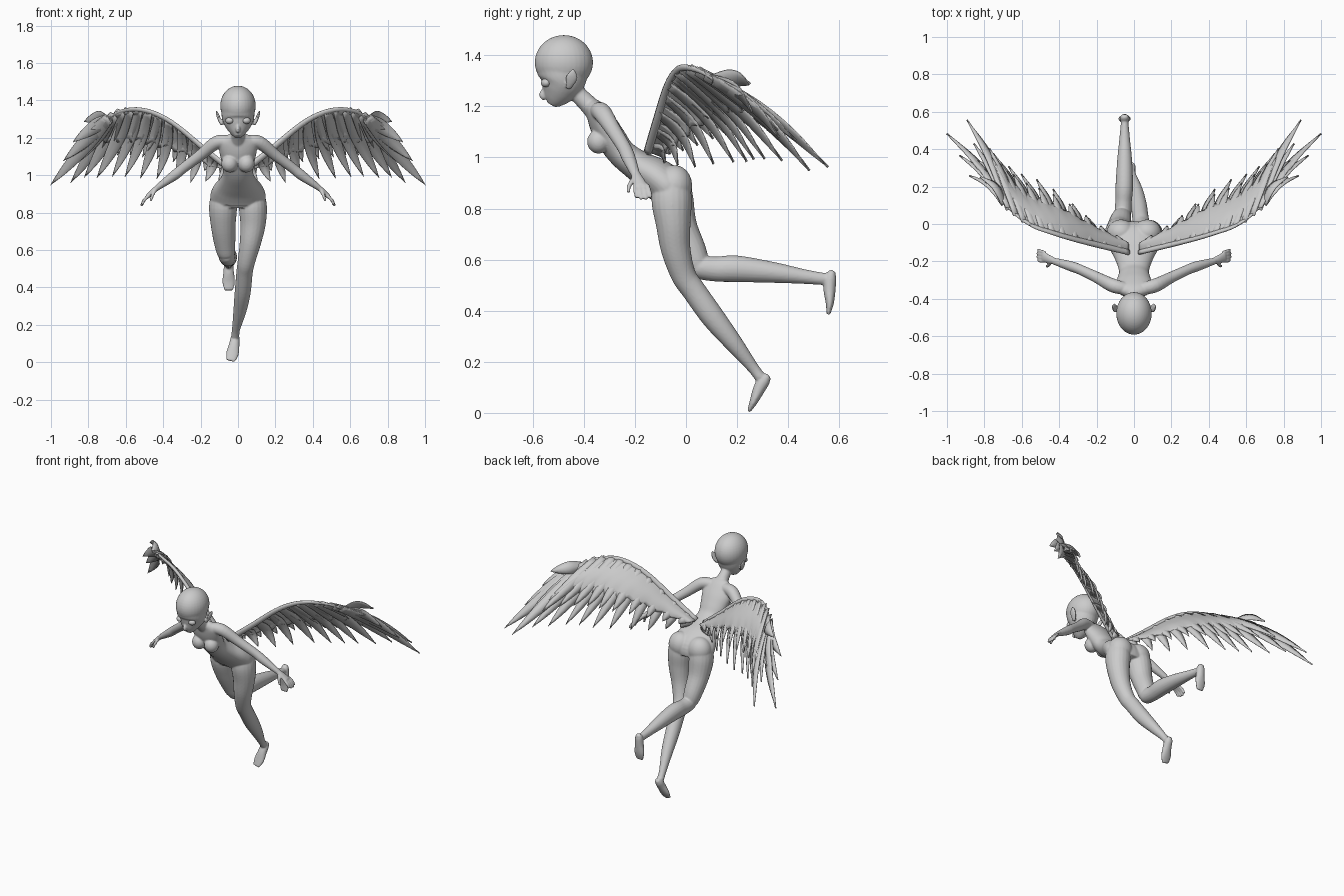
import bpy, bmesh, math
from mathutils import Vector, Matrix


def spline(pts, u):
    """Catmull-Rom through tuples of any length, u in 0..1"""
    n = len(pts) - 1
    i = min(int(u * n), n - 1)
    t = u * n - i
    p0, p1, p2, p3 = (pts[max(0, min(n, i + k))] for k in (-1, 0, 1, 2))
    return [0.5 * (2 * b + (c - a) * t + (2 * a - 5 * b + 4 * c - d) * t * t
                   + (3 * b - a - 3 * c + d) * t ** 3)
            for a, b, c, d in zip(p0, p1, p2, p3)]


def tube(bm, st, ref=(1, 0, 0), seg=20, sub=5, sx=1):
    """Closed loft through stations (x, y, z, half width along ref, half depth)"""
    n = (len(st) - 1) * sub
    rows = [spline(st, i / n) for i in range(n + 1)]
    cs = [Vector((r[0] * sx, r[1], r[2])) for r in rows]
    rings = []
    for i, r in enumerate(rows):
        t = (cs[min(i + 1, n)] - cs[max(i - 1, 0)]).normalized()
        s = Vector(ref)
        s = (s - s.dot(t) * t).normalized()
        v = t.cross(s)
        rings.append([bm.verts.new(cs[i] + s * r[3] * math.cos(a) + v * r[4] * math.sin(a))
                      for a in (2 * math.pi * k / seg for k in range(seg))])
    for a, b in zip(rings, rings[1:]):
        for k in range(seg):
            bm.faces.new((a[k], a[(k + 1) % seg], b[(k + 1) % seg], b[k]))
    for ring, sgn in ((rings[0], 0), (rings[-1], 1)):
        c = bm.verts.new(cs[-1 if sgn else 0])
        for k in range(seg):
            bm.faces.new((ring[k], ring[(k + 1) % seg], c))


def ball(bm, c, r, rot=(0, 0, 0)):
    m = Matrix.Translation(c)
    for ang, ax in zip(rot, 'XYZ'):
        m = m @ Matrix.Rotation(ang, 4, ax)
    bmesh.ops.create_uvsphere(bm, u_segments=32, v_segments=20, radius=1,
                              matrix=m @ Matrix.Diagonal((*r, 1)))


def finish(bm, name):
    bmesh.ops.recalc_face_normals(bm, faces=bm.faces)
    for f in bm.faces:
        f.smooth = True
    me = bpy.data.meshes.new(name)
    bm.to_mesh(me)
    bm.free()
    ob = bpy.data.objects.new(name, me)
    bpy.context.collection.objects.link(ob)
    return ob


bm = bmesh.new()
# head: cranium, face, nose, neck
ball(bm, (0, -.478, 1.372), (.095, .114, .107))
tube(bm, [(0, -.482, 1.36, .09, .108), (0, -.486, 1.30, .085, .092), (0, -.50, 1.26, .066, .07),
          (0, -.517, 1.225, .038, .042), (0, -.528, 1.206, .016, .018)], seg=28)
tube(bm, [(0, -.545, 1.27, .008, .012), (0, -.56, 1.245, .012, .016), (0, -.55, 1.23, .008, .01)])
tube(bm, [(0, -.455, 1.29, .036, .036), (0, -.42, 1.245, .032, .034), (0, -.385, 1.21, .038, .036),
          (0, -.34, 1.16, .05, .04)])
# torso from shoulders to pelvis
tube(bm, [(0, -.38, 1.21, .045, .028), (0, -.355, 1.185, .098, .04), (0, -.325, 1.13, .1, .054),
          (0, -.29, 1.07, .088, .058), (0, -.25, 1.015, .08, .056), (0, -.185, .965, .102, .062),
          (0, -.12, .925, .136, .075), (0, -.07, .88, .148, .082), (0, -.058, .835, .12, .07)], seg=32)
for s in (-1, 1):
    ball(bm, (s * .045, -.342, 1.062), (.044, .045, .047))
    ball(bm, (s * .07, -.046, .89), (.076, .07, .08))
    # pointed ears
    tube(bm, [(.085, -.462, 1.27, .01, .008), (.098, -.452, 1.295, .02, .009),
              (.108, -.446, 1.32, .022, .008), (.115, -.44, 1.345, .006, .004)], ref=(0, 1, 0), sx=s)
    # arm
    tube(bm, [(.05, -.345, 1.18, .034, .034), (.115, -.328, 1.175, .037, .036),
              (.2, -.285, 1.108, .03, .03), (.29, -.243, 1.04, .027, .027),
              (.34, -.225, 1.0, .027, .027), (.43, -.198, .935, .018, .016)], ref=(0, 1, 0), sx=s)
    # palm, fingers, thumb
    tube(bm, [(.42, -.2, .942, .017, .015), (.45, -.19, .918, .022, .014),
              (.485, -.175, .885, .028, .012)], ref=(0, 1, 0), sx=s)
    for k in (-1.5, -.5, .5, 1.5):
        e = .006 * abs(k)
        tube(bm, [(.475, -.175 + k * .015, .893, .009, .009), (.503, -.17 + k * .018, .865, .009, .009),
                  (.52 - e, -.165 + k * .018, .832 + e, .007, .007)], ref=(0, 1, 0), seg=10, sx=s)
    tube(bm, [(.445, -.2, .92, .011, .011), (.458, -.222, .89, .009, .009),
              (.468, -.226, .862, .007, .007)], ref=(0, 1, 0), seg=10, sx=s)
# trailing straight leg and foot
tube(bm, [(.075, -.055, .91, .065, .07), (.08, -.056, .83, .075, .079), (.08, -.05, .74, .068, .068),
          (.066, -.04, .64, .057, .058), (.045, -.01, .54, .047, .049), (.035, .03, .48, .044, .047),
          (.025, .105, .375, .043, .046), (.01, .185, .275, .035, .036), (-.01, .26, .18, .022, .023),
          (-.015, .29, .14, .022, .022)])
tube(bm, [(-.013, .325, .145, .014, .012), (-.015, .308, .13, .024, .024), (-.02, .287, .095, .028, .024),
          (-.03, .265, .045, .034, .016), (-.04, .247, .008, .024, .007)])
# bent leg and foot
tube(bm, [(-.075, -.055, .91, .065, .07), (-.08, -.047, .83, .075, .077), (-.079, -.02, .73, .066, .064),
          (-.07, .025, .63, .056, .056), (-.062, .045, .575, .046, .046), (-.06, .05, .55, .03, .03)])
tube(bm, [(-.061, .02, .575, .03, .03), (-.06, .05, .57, .044, .045), (-.056, .12, .563, .044, .049),
          (-.052, .2, .564, .047, .052), (-.05, .34, .55, .04, .041), (-.05, .46, .534, .028, .029),
          (-.05, .535, .525, .021, .024), (-.05, .56, .525, .021, .022)])
tube(bm, [(-.05, .578, .555, .014, .01), (-.05, .567, .535, .024, .022), (-.05, .562, .485, .028, .024),
          (-.05, .563, .43, .034, .016), (-.05, .557, .385, .024, .007)])
body = finish(bm, "body")
r = body.modifiers.new("merge", 'REMESH')
r.mode, r.voxel_size, r.use_smooth_shade = 'VOXEL', .005, True
sm = body.modifiers.new("soften", 'SMOOTH')
sm.factor, sm.iterations = .5, 4

# eyes
for s, nm in ((-1, "left"), (1, "right")):
    bm = bmesh.new()
    ball(bm, (s * .046, -.55, 1.292), (.022, .017, .017), (0, 0, s * .45))
    finish(bm, "eye_" + nm)

# wing: leading bone and the feather tips hanging from it, root to end
BONE = [(.03, -.15, 1.02), (.18, -.115, 1.14), (.33, -.078, 1.265), (.44, -.045, 1.328),
        (.54, -.01, 1.352), (.63, .05, 1.34), (.69, .11, 1.305)]
TIPS = [(.1, -.08, .98), (.17, -.03, .97), (.25, .04, .965), (.33, .11, .975), (.43, .19, .985),
        (.52, .24, .985), (.6, .27, .995), (.67, .31, .995), (.75, .38, .99), (.82, .45, .99),
        (.89, .56, .965), (1.0, .485, .95), (.93, .37, 1.08), (.88, .26, 1.18), (.82, .255, 1.29)]
N = Vector((-.55, .67, .5)).normalized()


def along(u, tip, f, lift=0.0):
    a = Vector(spline(BONE, u))
    return a.lerp(Vector(tip), f) + N * (.035 * math.sin(math.pi * f) + lift)


def feather(bm, u, tip, length, w, lift, s):
    """Pointed blade, widest in the middle, slightly cupped"""
    rows, k = [], 10
    for i in range(k + 1):
        t = i / k
        p = along(u, tip, t * length, lift)
        d = (along(u, tip, t * length + .02, lift) - p).normalized()
        side = d.cross(N).normalized()
        h = w * min(1, .65 + t) * (1 - t ** 3.2) + .0008
        rows.append([p + side * h * q - N * .008 * q * q for q in (-1, 0, 1)])
    vs = [[bm.verts.new((p.x * s, p.y, p.z)) for p in row] for row in rows]
    for a, b in zip(vs, vs[1:]):
        for j in (0, 1):
            bm.faces.new((a[j], a[j + 1], b[j + 1], b[j]))


for s, nm in ((-1, "left"), (1, "right")):
    # long feathers and a shorter layer over them
    bm = bmesh.new()
    m = len(TIPS)
    for i, tip in enumerate(TIPS):
        u = min(1, .04 + i * .086)
        feather(bm, u, tip, 1, .034 if i < 8 else .04, .003 * (i % 2), s)
        if i < m - 3:
            feather(bm, u + .02 if u < .97 else u, spline(TIPS, (i + .5) / (m - 1)), .72, .036, .009, s)
    ob = finish(bm, "wing_feathers_" + nm)
    ob.modifiers.new("thickness", 'SOLIDIFY').thickness = .004
    # smooth covert sheet near the bone
    bm = bmesh.new()
    nu, nf = 40, 8
    grid = []
    for i in range(nu + 1):
        u = i / nu
        tip = spline(TIPS, min(1, u * .78))
        ln = .5 + .04 * math.sin(i * 1.6)
        col = [along(u, tip, ln * j / nf, .012 * math.sin(math.pi * j / nf)) for j in range(nf + 1)]
        grid.append([bm.verts.new((p.x * s, p.y, p.z)) for p in col])
    for a, b in zip(grid, grid[1:]):
        for j in range(nf):
            bm.faces.new((a[j], a[j + 1], b[j + 1], b[j]))
    ob = finish(bm, "wing_coverts_" + nm)
    ob.modifiers.new("thickness", 'SOLIDIFY').thickness = .008
    # rounded leading edge
    bm = bmesh.new()
    w = (.018, .018, .016, .015, .013, .01, .004)
    tube(bm, [(*p, q, q * .7) for p, q in zip(BONE, w)], ref=(.3, .5, -.8), seg=12, sx=s)
    finish(bm, "wing_leading_edge_" + nm)
